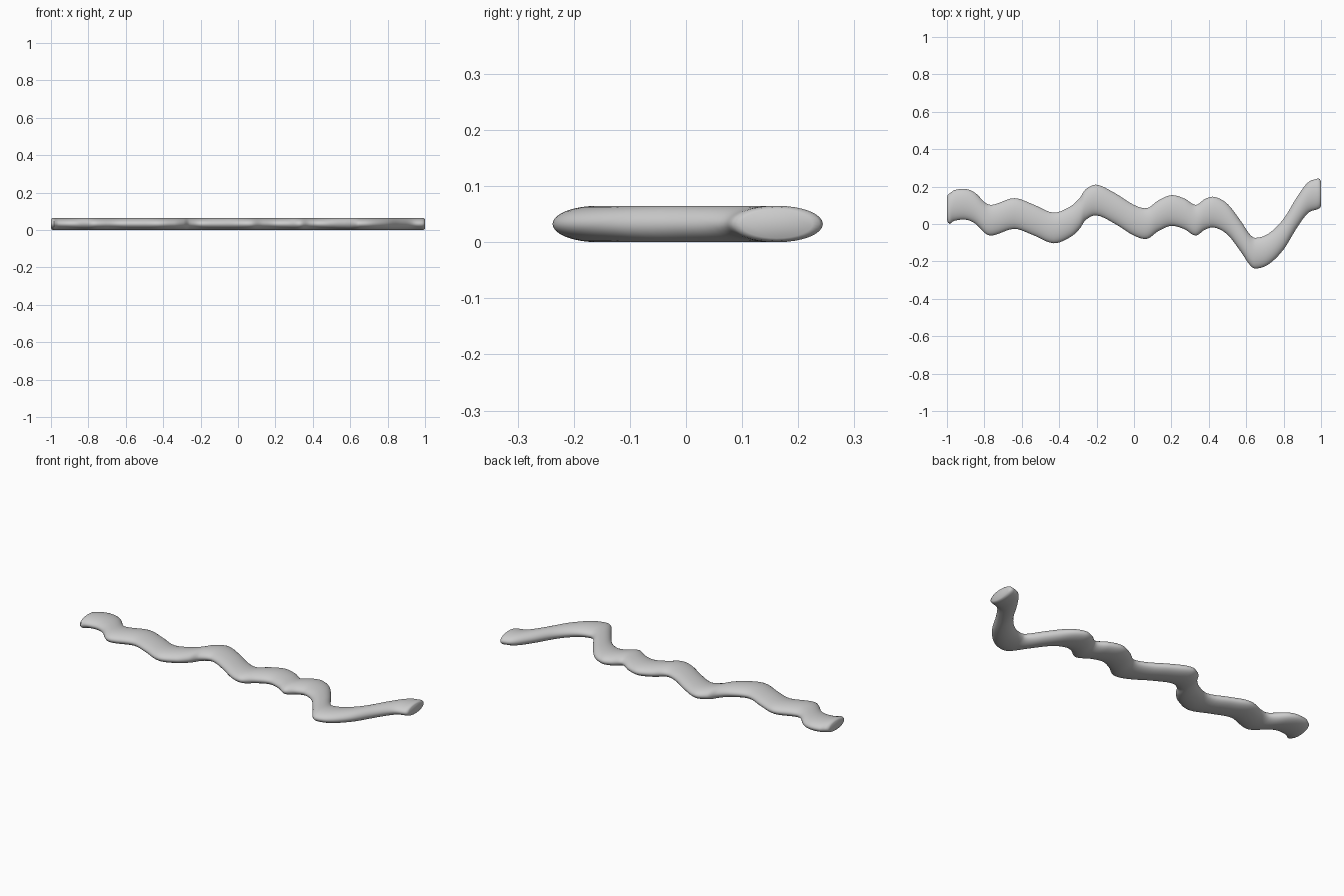
import bpy, bmesh, math

if "Cube" in bpy.data.objects:
    bpy.data.objects.remove(bpy.data.objects["Cube"])

# Centre line in plan (x, y)
PATH = [(-0.985, 0.082), (-0.96, 0.099), (-0.9, 0.105), (-0.85, 0.085), (-0.79, 0.028),
        (-0.75, 0.022), (-0.64, 0.056), (-0.54, 0.023), (-0.43, -0.021), (-0.34, 0.012),
        (-0.29, 0.057), (-0.26, 0.102), (-0.2, 0.128), (-0.1, 0.082), (0.0, 0.02),
        (0.07, 0.003), (0.13, 0.044), (0.2, 0.072), (0.27, 0.054), (0.33, 0.02),
        (0.38, 0.052), (0.43, 0.063), (0.5, 0.025), (0.57, -0.065), (0.62, -0.138),
        (0.65, -0.156), (0.72, -0.133), (0.8, -0.054), (0.87, 0.06), (0.93, 0.14),
        (0.985, 0.162)]
RY, RZ, SIDES, STEPS = 0.082, 0.0325, 32, 5


def smooth_path(pts):
    """Cubic interpolation of y over x through the points."""
    n = len(pts)
    slope = []
    for i in range(n):
        a, b = pts[max(i - 1, 0)], pts[min(i + 1, n - 1)]
        slope.append((b[1] - a[1]) / (b[0] - a[0]))
    out = []
    for i in range(n - 1):
        (x0, y0), (x1, y1) = pts[i], pts[i + 1]
        h = x1 - x0
        for k in range(STEPS):
            t = k / STEPS
            y = ((2*t**3 - 3*t**2 + 1) * y0 + (t**3 - 2*t**2 + t) * h * slope[i]
                 + (3*t**2 - 2*t**3) * y1 + (t**3 - t**2) * h * slope[i + 1])
            out.append((x0 + h * t, y))
    return out + [pts[-1]]


bm = bmesh.new()


def ring(x, y, s=1.0):
    return [bm.verts.new((x, y + RY * s * math.cos(2 * math.pi * k / SIDES),
                          RZ + RZ * s * math.sin(2 * math.pi * k / SIDES)))
            for k in range(SIDES)]


# Upright elliptical sections along the path, with softly rounded end caps
path = smooth_path(PATH)
(xa, ya), (xb, yb) = path[0], path[-1]
rings = [ring(-1.0, ya, 0.72), ring(-0.995, ya, 0.91)]
rings += [ring(x, y) for x, y in path]
rings += [ring(0.995, yb, 0.93), ring(1.0, yb, 0.78)]
for a, b in zip(rings, rings[1:]):
    for k in range(SIDES):
        j = (k + 1) % SIDES
        bm.faces.new((a[k], a[j], b[j], b[k]))
bm.faces.new(rings[0])
bm.faces.new(rings[-1])
bmesh.ops.recalc_face_normals(bm, faces=bm.faces)

mesh = bpy.data.meshes.new("wavy_strip")
bm.to_mesh(mesh)
bm.free()
strip = bpy.data.objects.new("wavy_strip", mesh)
bpy.context.collection.objects.link(strip)
bpy.context.view_layer.objects.active = strip
strip.select_set(True)
bpy.ops.object.shade_smooth_by_angle(angle=math.radians(50))
